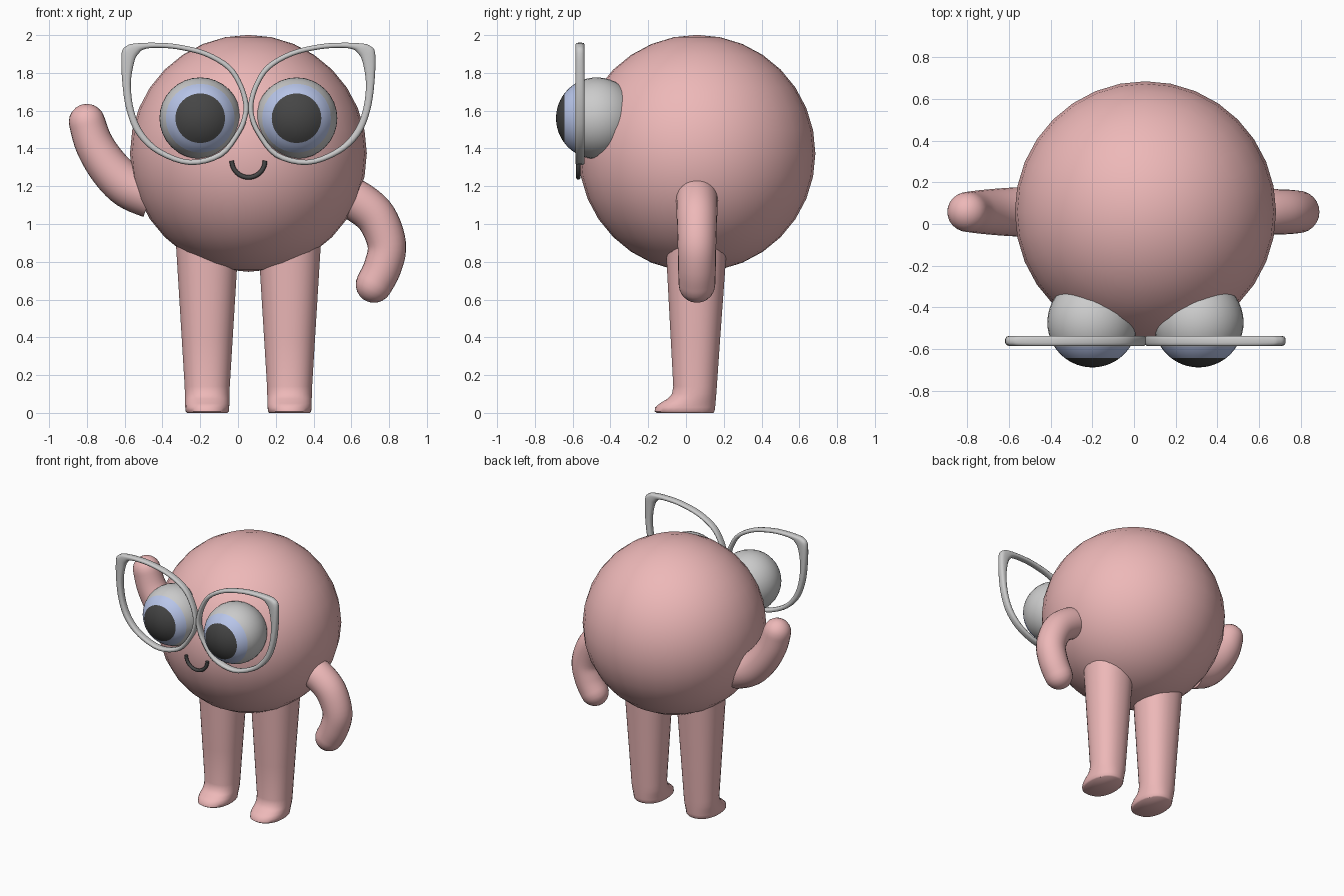
import bpy, bmesh
from math import sin, cos, pi, radians
from mathutils import Vector

if "Cube" in bpy.data.objects:
    bpy.data.objects.remove(bpy.data.objects["Cube"])

CX, CY = 0.055, 0.058      # axis of the body


def material(name, rgb):
    m = bpy.data.materials.new(name)
    m.diffuse_color = (*rgb, 1)
    m.use_nodes = True
    m.node_tree.nodes["Principled BSDF"].inputs["Base Color"].default_value = m.diffuse_color
    return m


PINK = material("pink", (0.85, 0.48, 0.48))
BLUE = material("pale_blue", (0.48, 0.56, 0.82))
DARK = material("dark", (0.06, 0.06, 0.06))


def finish(ob, mat, angle=40):
    if mat:
        ob.data.materials.append(mat)
    bpy.ops.object.select_all(action='DESELECT')
    ob.select_set(True)
    bpy.context.view_layer.objects.active = ob
    bpy.ops.object.shade_smooth_by_angle(angle=radians(angle))


def loft(name, rings, mat=None, closed=False, angle=40):
    """Skin a list of rings of points; close the ends or join last to first."""
    bm = bmesh.new()
    vs = [[bm.verts.new(p) for p in r] for r in rings]
    n = len(vs[0])
    pairs = list(zip(vs, vs[1:])) + ([(vs[-1], vs[0])] if closed else [])
    for a, b in pairs:
        for i in range(n):
            j = (i + 1) % n
            bm.faces.new((a[i], a[j], b[j], b[i]))
    if not closed:
        bm.faces.new(vs[0])
        bm.faces.new(vs[-1])
    bmesh.ops.recalc_face_normals(bm, faces=bm.faces)
    me = bpy.data.meshes.new(name)
    bm.to_mesh(me)
    bm.free()
    ob = bpy.data.objects.new(name, me)
    bpy.context.collection.objects.link(ob)
    finish(ob, mat, angle)


def spline(pts, closed=False, sub=5):
    """Catmull-Rom through points of any dimension."""
    n, out = len(pts), []
    for i in range(n if closed else n - 1):
        ids = [(i + k) % n if closed else min(max(i + k, 0), n - 1) for k in (-1, 0, 1, 2)]
        a, b, c, d = (Vector(pts[k]) for k in ids)
        for s in range(sub):
            t = s / sub
            out.append(0.5 * (2 * b + (c - a) * t + (2 * a - 5 * b + 4 * c - d) * t * t
                              + (3 * b - a - 3 * c + d) * t ** 3))
    if not closed:
        out.append(Vector(pts[-1]))
    return out


def tube(name, path, y, mat, round_end=True, seg=24):
    """Tube along (x, z, radius) points lying in a plane of constant y."""
    rings = []

    def ring(x, z, r, tx, tz):
        rings.append([(x - tz * r * cos(a), y + r * sin(a), z + tx * r * cos(a))
                      for a in (2 * pi * k / seg for k in range(seg))])
    for i, (x, z, r) in enumerate(path):
        p, q = path[max(i - 1, 0)], path[min(i + 1, len(path) - 1)]
        t = Vector((q[0] - p[0], q[1] - p[1])).normalized()
        ring(x, z, r, t.x, t.y)
    if round_end:
        for b in (0.3, 0.6, 0.9, 1.2, 1.45):
            ring(x + t.x * r * sin(b), z + t.y * r * sin(b), r * cos(b), t.x, t.y)
    loft(name, rings, mat)


# body
bpy.ops.mesh.primitive_uv_sphere_add(segments=32, ring_count=16, radius=0.627,
                                     location=(CX, CY, 1.374))
bpy.context.object.name = "body"
finish(bpy.context.object, PINK)

# arms: one raised, one hanging
tube("raised_arm", spline([(-0.46, 1.15, 0.12), (-0.58, 1.2, 0.117), (-0.68, 1.295, 0.11),
                           (-0.76, 1.42, 0.102), (-0.8, 1.54, 0.096)]), CY, PINK)
tube("hanging_arm", spline([(0.54, 1.16, 0.11), (0.64, 1.115, 0.11), (0.735, 1.03, 0.107),
                            (0.788, 0.89, 0.102), (0.765, 0.77, 0.1), (0.72, 0.68, 0.097)]),
     CY, PINK)

# smile
tube("smile", [(CX + 0.088 * cos(a), 1.335 + 0.088 * sin(a), 0.012)
               for a in (pi + pi * k / 20 for k in range(21))], -0.57, DARK, False, 10)

# leg sections: z, front y, back y, half width
LEG = [(0, -0.155, 0.145, 0.108), (0.008, -0.167, 0.152, 0.115), (0.03, -0.164, 0.155, 0.117),
       (0.05, -0.14, 0.157, 0.118), (0.075, -0.098, 0.159, 0.118), (0.1, -0.075, 0.161, 0.119),
       (0.14, -0.068, 0.164, 0.12), (0.4, -0.082, 0.182, 0.136), (0.92, -0.11, 0.22, 0.168)]

# spectacle frame: outer x, z and inner x, z, measured from the bridge
FRAME = [(0, 1.64, 0.028, 1.64), (0.03, 1.74, 0.055, 1.73), (0.095, 1.84, 0.115, 1.82),
         (0.225, 1.915, 0.235, 1.89), (0.38, 1.952, 0.38, 1.925), (0.5, 1.96, 0.49, 1.932),
         (0.6, 1.956, 0.55, 1.925), (0.642, 1.945, 0.578, 1.905), (0.672, 1.905, 0.603, 1.86),
         (0.668, 1.75, 0.622, 1.74), (0.645, 1.6, 0.605, 1.6), (0.59, 1.47, 0.555, 1.485),
         (0.48, 1.37, 0.462, 1.395), (0.31, 1.312, 0.31, 1.34), (0.14, 1.355, 0.155, 1.38),
         (0.04, 1.48, 0.065, 1.49), (0.004, 1.57, 0.032, 1.57)]


def power(v, e):
    return abs(v) ** e * (1 if v > 0 else -1)


def eye_part(name, x, a0, a1, steps, mat):
    """Slice of an eyeball between two angles from the forward axis."""
    rings = []
    for k in range(steps + 1):
        a = radians(a0 + (a1 - a0) * k / steps)
        rings.append([(x + 0.216 * sin(a) * cos(b), -0.472 - 0.216 * cos(a),
                       1.56 + 0.216 * sin(a) * sin(b))
                      for b in (2 * pi * i / 32 for i in range(32))])
    loft(name, rings, mat)


for side, s in (("left", -1), ("right", 1)):
    # leg with foot
    rings = []
    for z, f, b, w in LEG:
        rings.append([(CX + s * 0.218 + w * power(cos(a), 0.9),
                       (f + b) / 2 + (b - f) / 2 * power(sin(a), 0.9), z)
                      for a in (2 * pi * (k + 0.5) / 28 for k in range(28))])
    loft(side + "_leg", rings, PINK, angle=50)

    # eye: pupil, iris, eyeball
    ex = CX + s * 0.255
    eye_part(side + "_pupil", ex, 3, 37.5, 6, DARK)
    eye_part(side + "_iris", ex, 37.5, 57.5, 4, BLUE)
    eye_part(side + "_eyeball", ex, 57.5, 177, 14, None)

    # spectacle frame with a rounded section
    rings = []
    for ox, oz, ix, iz in spline(FRAME, closed=True, sub=4):
        ring = []
        for k in range(12):
            a = 2 * pi * (k + 0.5) / 12
            u, v = 0.5 + 0.5 * power(cos(a), 0.7), power(sin(a), 0.7)
            ring.append((CX + s * (ox + (ix - ox) * u), -0.561 + 0.025 * v, oz + (iz - oz) * u))
        rings.append(ring)
    loft(side + "_spectacle_frame", rings, closed=True, angle=60)
